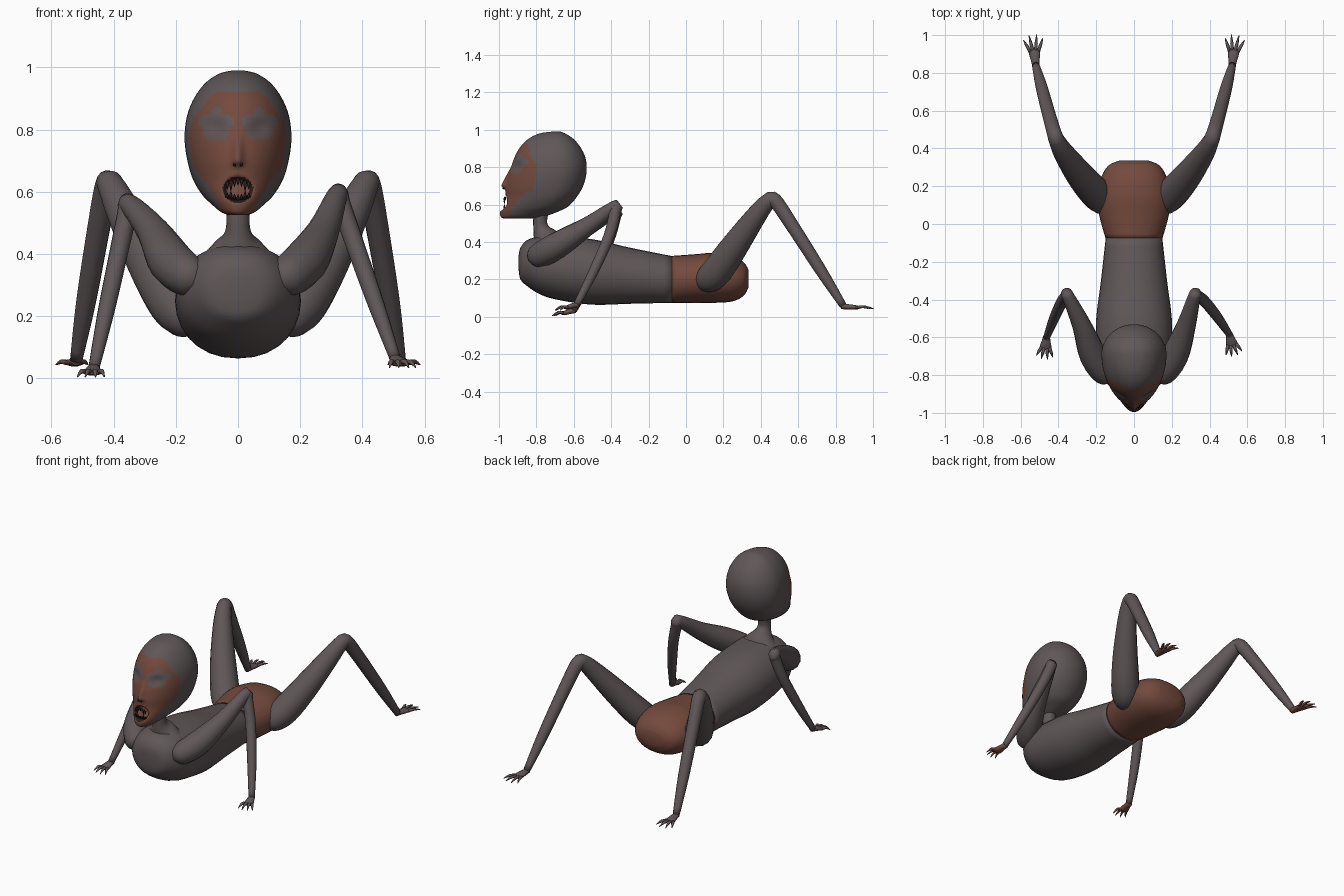
import bpy, bmesh
from math import sin, cos, pi, exp
from mathutils import Vector

cube = bpy.data.objects.get("Cube")
if cube:
    bpy.data.objects.remove(cube)


def material(name, rgb):
    m = bpy.data.materials.new(name)
    m.use_nodes = True
    m.diffuse_color = (*rgb, 1)
    bsdf = next(n for n in m.node_tree.nodes if n.type == 'BSDF_PRINCIPLED')
    bsdf.inputs["Base Color"].default_value = (*rgb, 1)
    bsdf.inputs["Roughness"].default_value = 0.8
    return m


GREY = material("ash grey skin", (0.115, 0.094, 0.097))
BROWN = material("raw brown skin", (0.175, 0.068, 0.046))
LID = material("eyelid grey", (0.12, 0.088, 0.085))
DARK = material("mouth dark", (0.02, 0.013, 0.012))


def spline(keys, n):
    """Catmull-Rom through rows of numbers."""
    out = []
    last = len(keys) - 1
    for i in range(last):
        p = [keys[min(max(i + k, 0), last)] for k in (-1, 0, 1, 2)]
        for s in range(n):
            t = s / n
            out.append([b + 0.5 * t * (c - a + t * (2*a - 5*b + 4*c - d + t * (3*(b - c) + d - a)))
                        for a, b, c, d in zip(*p)])
    return out + [list(keys[-1])]


def skin(bm, rings):
    """Bridge closed rings of points and cap both ends."""
    rows = [[bm.verts.new(p) for p in ring] for ring in rings]
    count = len(rows[0])
    for lower, upper in zip(rows, rows[1:]):
        for i in range(count):
            j = (i + 1) % count
            bm.faces.new((lower[i], lower[j], upper[j], upper[i]))
    bm.faces.new(rows[0][::-1])
    bm.faces.new(rows[-1])


def tube(bm, keys, n=3, sides=12):
    """Tube along rows of x, y, z, radius, flatness."""
    pts = spline(keys, n)
    rings = []
    for i, p in enumerate(pts):
        a, b = pts[max(i - 1, 0)], pts[min(i + 1, len(pts) - 1)]
        t = (Vector(b[:3]) - Vector(a[:3])).normalized()
        x = Vector((1, 0, 0))
        u = (x - t * t.dot(x)).normalized()
        v = t.cross(u)
        rings.append([Vector(p[:3]) + p[3] * (u * cos(k) + v * sin(k) * p[4])
                      for k in (2 * pi * s / sides for s in range(sides))])
    skin(bm, rings)


def finish(name, bm, mats, rule=None):
    bmesh.ops.recalc_face_normals(bm, faces=bm.faces)
    for f in bm.faces:
        f.smooth = True
        if rule:
            f.material_index = rule(f)
    mesh = bpy.data.meshes.new(name)
    bm.to_mesh(mesh)
    bm.free()
    for m in mats:
        mesh.materials.append(m)
    ob = bpy.data.objects.new(name, mesh)
    bpy.context.collection.objects.link(ob)
    return ob


# Trunk: rows of y, half width, bottom, top
def trunk(name, keys, mat):
    bm = bmesh.new()
    rings = []
    for y, w, lo, hi in spline(keys, 4):
        ring = []
        for s in range(28):
            a = 2 * pi * s / 28
            c, d = cos(a), sin(a)
            ring.append((w * abs(c) ** 0.9 * (1 if c > 0 else -1), y, (lo + hi) / 2 + (hi - lo) / 2 * d))
        rings.append(ring)
    skin(bm, rings)
    finish(name, bm, [mat])


trunk("torso", [(-.895, .03, .25, .33), (-.885, .09, .2, .37), (-.85, .14, .165, .41),
                (-.78, .185, .12, .43), (-.68, .2, .09, .43), (-.5, .2, .065, .415),
                (-.3, .175, .07, .37), (-.075, .15, .075, .325)], GREY)
trunk("pelvis", [(-.075, .151, .074, .326), (.05, .185, .075, .335), (.15, .192, .075, .342),
                 (.25, .172, .083, .325), (.31, .135, .115, .29), (.335, .08, .16, .25)], BROWN)

# Neck
bm = bmesh.new()
tube(bm, [(0, -.74, .37, .15, .6), (0, -.75, .42, .09, .8), (0, -.77, .46, .048, 1),
          (0, -.78, .51, .037, 1), (0, -.77, .6, .045, 1)], 4, 16)
finish("neck", bm, [GREY])

# Head: rows of height, front, widest point, back, half width
HEAD = [(.525, -.975, -.9, -.80, .03), (.535, -.99, -.88, -.76, .055), (.56, -.995, -.82, -.69, .085),
        (.59, -.985, -.76, -.63, .115), (.64, -.967, -.72, -.585, .145), (.70, -.962, -.70, -.55, .163),
        (.77, -.945, -.69, -.532, .172), (.84, -.922, -.69, -.535, .165), (.90, -.892, -.69, -.56, .142),
        (.95, -.845, -.69, -.60, .105), (.98, -.785, -.69, -.645, .06), (.99, -.72, -.695, -.67, .02)]
FACE_EDGE = [(.52, .05), (.56, .06), (.62, .095), (.68, .14), (.74, .155), (.82, .15),
             (.87, .115), (.9, .1), (.925, .06)]


def mouth(x, z):
    return ((x / .05) ** 2 + ((z - .607) / .043) ** 2) ** 0.5


def eye(x, z, rx, rz, cz=.8):
    return ((abs(x) - .07) / rx) ** 2 + ((z - cz) / rz) ** 2


def sculpt(x, y, z):
    if y > -.8:
        return y
    if .675 < z < .8:                                   # nose
        y -= .026 * (.8 - z) / .1 * exp(-(x / .016) ** 2) if z > .7 else .026 * (z - .675) / .025 * exp(-(x / .018) ** 2)
    y += .014 * exp(-eye(x, z, .035, .025, .805))       # eye sockets
    return y + .035 * min(1, max(0, (1 - mouth(x, z)) * 3))


def face_rule(f):
    x, y, z = f.calc_center_median()
    if y > -.8:
        return 0
    m = mouth(x, z)
    if m < 1:
        return 3 if m > .72 else 1
    if eye(x, z, .045, .024, .79) < 1:
        return 2
    if eye(x, z, .06, .028, .825) < 1 or eye(x, z, .025, .03, .85) < .6:
        return 0
    for (z0, w0), (z1, w1) in zip(FACE_EDGE, FACE_EDGE[1:]):
        if z0 <= z < z1:
            return int(abs(x) < w0 + (w1 - w0) * (z - z0) / (z1 - z0))
    return 0


bm = bmesh.new()
rings = []
for z, front, mid, back, w in spline(HEAD, 7):
    ring = []
    for s in range(72):
        a = 2 * pi * s / 72
        a -= .55 * sin(a)
        x = w * sin(a)
        y = mid - cos(a) * ((mid - front) if cos(a) > 0 else (back - mid))
        ring.append((x, sculpt(x, y, z), z))
    rings.append(ring)
skin(bm, rings)
finish("head", bm, [GREY, BROWN, LID, DARK], face_rule)

# Teeth: pointed, above and below
bm = bmesh.new()
for i in range(-3, 4):
    x = i * .0115
    drop = .004 * abs(i)
    size = .032 if abs(i) == 2 else .022
    for root, tip in ((.642 - drop, .642 - drop - size), (.574 + drop / 2, .574 + drop / 2 + size * .8)):
        tube(bm, [(x, -.966, root, .006, 1), (x, -.972, (root + tip) / 2, .0045, 1),
                  (x, -.968, tip, .0006, 1)], 1, 6)
finish("teeth", bm, [DARK])

# Nostrils
bm = bmesh.new()
for x in (-.011, .011):
    tube(bm, [(x * .8, -.976, .683, .002, 1), (x, -.978, .687, .005, 1), (x * 1.1, -.972, .692, .002, 1)], 2, 6)
finish("nostrils", bm, [DARK])


# Hands and feet: flat palm with four spread fingers, raw skin underneath
def paw(name, wrist, heading, length, droop):
    bm = bmesh.new()
    p = Vector(wrist)
    d = Vector((*heading, 0)).normalized()
    side = Vector((d.y, -d.x, 0))
    down = Vector((0, 0, -droop))
    palm = p + d * length * .45 + down * .5
    tube(bm, [(*(p - d * .01), .017, .9), (*(p + d * length * .2 + down * .2), .024, .6),
              (*palm, .031, .38), (*(palm + d * .014), .024, .3)], 3, 10)
    for k in (-1.5, -.5, .5, 1.5):
        reach = length * (.56 if abs(k) < 1 else .47)
        root = palm + side * k * .014
        ahead = (d + side * k * .3).normalized()
        middle = root + ahead * reach * .5 + Vector((0, 0, .004))
        tip = root + ahead * reach + down * .5
        tube(bm, [(*root, .009, .9), (*middle, .0085, .9), (*tip, .002, 1)], 2, 6)
    finish(name, bm, [GREY, BROWN], lambda f: int(f.normal.z < -.25))


def limb(name, keys):
    bm = bmesh.new()
    tube(bm, [(*k, 1) for k in keys], 4, 14)
    finish(name, bm, [GREY])


# Arms: elbow and wrist differ from side to side
ARMS = {"left": (1, (.32, -.38, .59), (.505, -.585, .065), (.25, -1)),
        "right": (-1, (.35, -.38, .56), (.463, -.60, .035), (.1, -1))}
for label, (s, elbow, wrist, heading) in ARMS.items():
    e, w = Vector(elbow), Vector(wrist)
    fore = [e.lerp(w, t) + Vector((0, bow, 0)) for t, bow in ((.05, .012), (.3, .03), (.65, .022), (1, 0))]
    rows = [(.13, -.83, .30, .02), (.15, -.80, .32, .062), (.215, -.70, .375, .073), (.275, -.54, .475, .052),
            (*e, .033)] + [(*p, r) for p, r in zip(fore, (.032, .03, .027, .018))]
    limb(label + "_arm", [(s * x, y, z, r) for x, y, z, r in rows])
    paw(label + "_hand", (s * w.x, w.y, w.z), (s * heading[0], heading[1]), .115, .03)

# Legs
LEG = [(.13, .08, .16, .025), (.16, .11, .19, .068), (.21, .17, .25, .083), (.29, .265, .385, .074),
       (.37, .375, .54, .056), (.405, .435, .612, .045), (.42, .475, .622, .04),
       (.445, .56, .50, .037), (.488, .72, .25, .032), (.52, .84, .06, .02)]
for label, s in (("left", 1), ("right", -1)):
    limb(label + "_leg", [(s * x, y, z, r) for x, y, z, r in LEG])
    paw(label + "_foot", (s * .52, .84, .056), (s * .1, 1), .16, .012)
